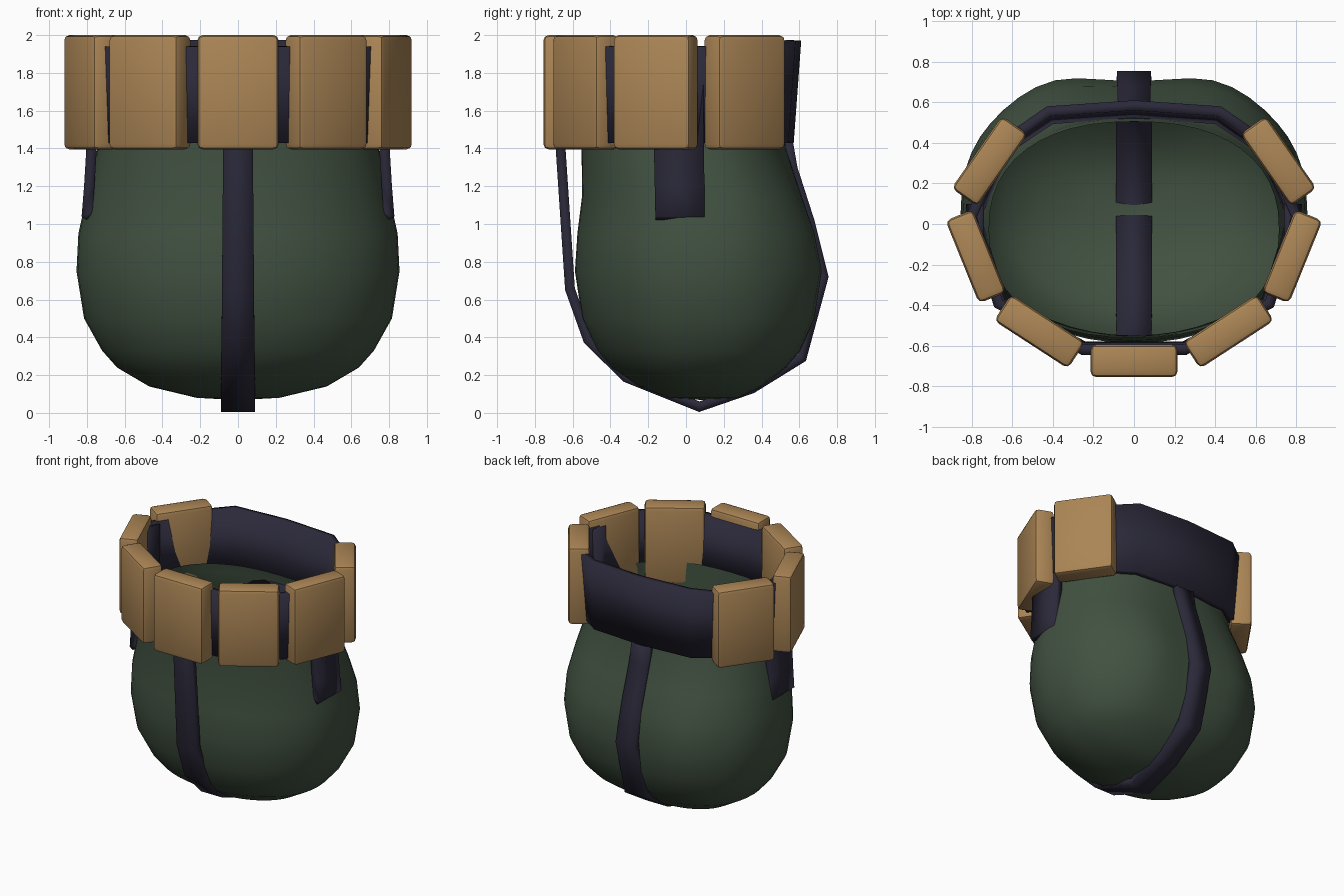
import bpy, bmesh, math
from mathutils import Matrix, Vector

cube = bpy.data.objects.get("Cube")
if cube:
    bpy.data.objects.remove(cube, do_unlink=True)


def material(name, rgb):
    m = bpy.data.materials.new(name)
    m.use_nodes = True
    m.diffuse_color = (*rgb, 1)
    m.node_tree.nodes["Principled BSDF"].inputs["Base Color"].default_value = (*rgb, 1)
    return m


green = material("dark green cloth", (0.053, 0.083, 0.053))
navy = material("navy webbing", (0.024, 0.022, 0.041))
tan = material("tan leather", (0.41, 0.237, 0.092))


def finish(bm, name, mat, angle):
    mesh = bpy.data.meshes.new(name)
    bm.to_mesh(mesh)
    bm.free()
    mesh.materials.append(mat)
    ob = bpy.data.objects.new(name, mesh)
    bpy.context.collection.objects.link(ob)
    bpy.ops.object.select_all(action="DESELECT")
    ob.select_set(True)
    bpy.context.view_layer.objects.active = ob
    bpy.ops.object.shade_smooth_by_angle(angle=math.radians(angle))
    return ob


def ribbon(name, pairs, thickness, offset, closed=False):
    """Band of quads between paired edge points, thickened to one side."""
    bm = bmesh.new()
    rows = [[bm.verts.new(p) for p in pair] for pair in pairs]
    following = rows[1:] + (rows[:1] if closed else [])
    for (a, b), (c, d) in zip(rows, following):
        bm.faces.new((a, b, d, c))
    ob = finish(bm, name, navy, 30)
    solid = ob.modifiers.new("thickness", "SOLIDIFY")
    solid.thickness = thickness
    solid.offset = offset
    solid.use_even_offset = True
    return ob


# Open, rounded seat shell: height, half width, front y, back y
sections = [
    (.068, .01, .09, .11), (.08, .22, -.10, .28), (.14, .47, -.25, .40),
    (.24, .64, -.395, .53), (.33, .72, -.47, .605), (.5, .815, -.55, .675),
    (.75, .855, -.588, .70), (.95, .845, -.575, .672), (1.15, .80, -.55, .61),
    (1.4, .745, -.553, .53), (1.5, .725, -.557, .52), (1.57, .715, -.56, .505),
]
SIDES = 48
bm = bmesh.new()
rings = []
for z, rx, front, back in sections:
    ring = []
    cheek = .05 * max(0, 1 - abs(z - .75) / .65)
    front_power, back_power = (.86, .86) if z > 1.3 else (.98, .82)
    for i in range(SIDES):
        t = math.tau * i / SIDES
        c, s = math.cos(t), math.sin(t)
        power = back_power if s > 0 else front_power
        x = rx * math.copysign(abs(c) ** power, c)
        y = (front + back) / 2 + (back - front) / 2 * math.copysign(abs(s) ** power, s)
        # Two fuller lobes at the back with a shallow valley between
        if s > 0:
            y += cheek * min(1, 2 * s) * math.exp(-((abs(x) - .42) / .25) ** 2)
        ring.append(bm.verts.new((x, y, z)))
    rings.append(ring)
for low, high in zip(rings, rings[1:]):
    for i in range(SIDES):
        j = (i + 1) % SIDES
        bm.faces.new((low[i], low[j], high[j], high[i]))
bm.faces.new(rings[0][::-1])
finish(bm, "seat_shell", green, 80)

# Belt with its corners in the gaps between pouches, flared at the back
half = [(0, .61), (.43, .58), (.66, .42), (.83, .04), (.69, -.41), (.26, -.645)]
loop = [(-x, y) for x, y in half[1:]] + [(x, y) for x, y in half[::-1]]
belt = []
for x, y in loop:
    sx, sy = (.97, .935) if y > .3 else (.975, .975)
    belt.append(((x, y, 1.97 if y > .5 else 1.94), (x * sx, y * sy, 1.43)))
ribbon("belt", belt, .05, -1, closed=True)

# Strap passing under the seat from front to back
path = [(-.66, 1.5), (-.69, 1.4), (-.64, .65), (-.54, .37), (-.33, .165),
        (.07, .005), (.36, .105), (.635, .275), (.755, .72), (.68, 1.02),
        (.59, 1.3), (.555, 1.5)]
strap = []
for y, z in path:
    w = .09 - .012 * z / 1.5
    strap.append(((-w, y, z), (w, y, z)))
ribbon("under_strap", strap, .052, 1)

# Side tabs hanging from the belt
side = [(.795, 1.93), (.80, 1.45), (.815, 1.2), (.828, 1.04), (.80, 1.02)]
tab = [((x, -.18 + (1.93 - z) * .02, z), (x, .09 + (1.93 - z) * .01, z)) for x, z in side]
tabs = ribbon("side_tabs", tab, .055, 1)
tabs.modifiers.new("mirror", "MIRROR")


# Pouches around the belt
def pouch(name, x, y, degrees, length, depth):
    bm = bmesh.new()
    bmesh.ops.create_cube(bm, size=1)
    bmesh.ops.scale(bm, vec=Vector((length, depth, .605)), verts=bm.verts)
    bmesh.ops.bevel(bm, geom=bm.edges[:], offset=.028, segments=2,
                    profile=.5, affect="EDGES")
    turn = Matrix.Rotation(math.radians(degrees), 4, "Z")
    bmesh.ops.transform(bm, matrix=Matrix.Translation((x, y, 1.6975)) @ turn, verts=bm.verts)
    finish(bm, name, tan, 25)


pouch("front_pouch", 0, -.675, 0, .43, .16)
for label, sign in (("left", 1), ("right", -1)):
    pouch(label + "_front_pouch", sign * .466, -.53, sign * 33, .435, .155)
    pouch(label + "_side_pouch", sign * .78, -.16, sign * 68, .44, .145)
    pouch(label + "_rear_pouch", sign * .712, .31, sign * 125, .435, .155)
